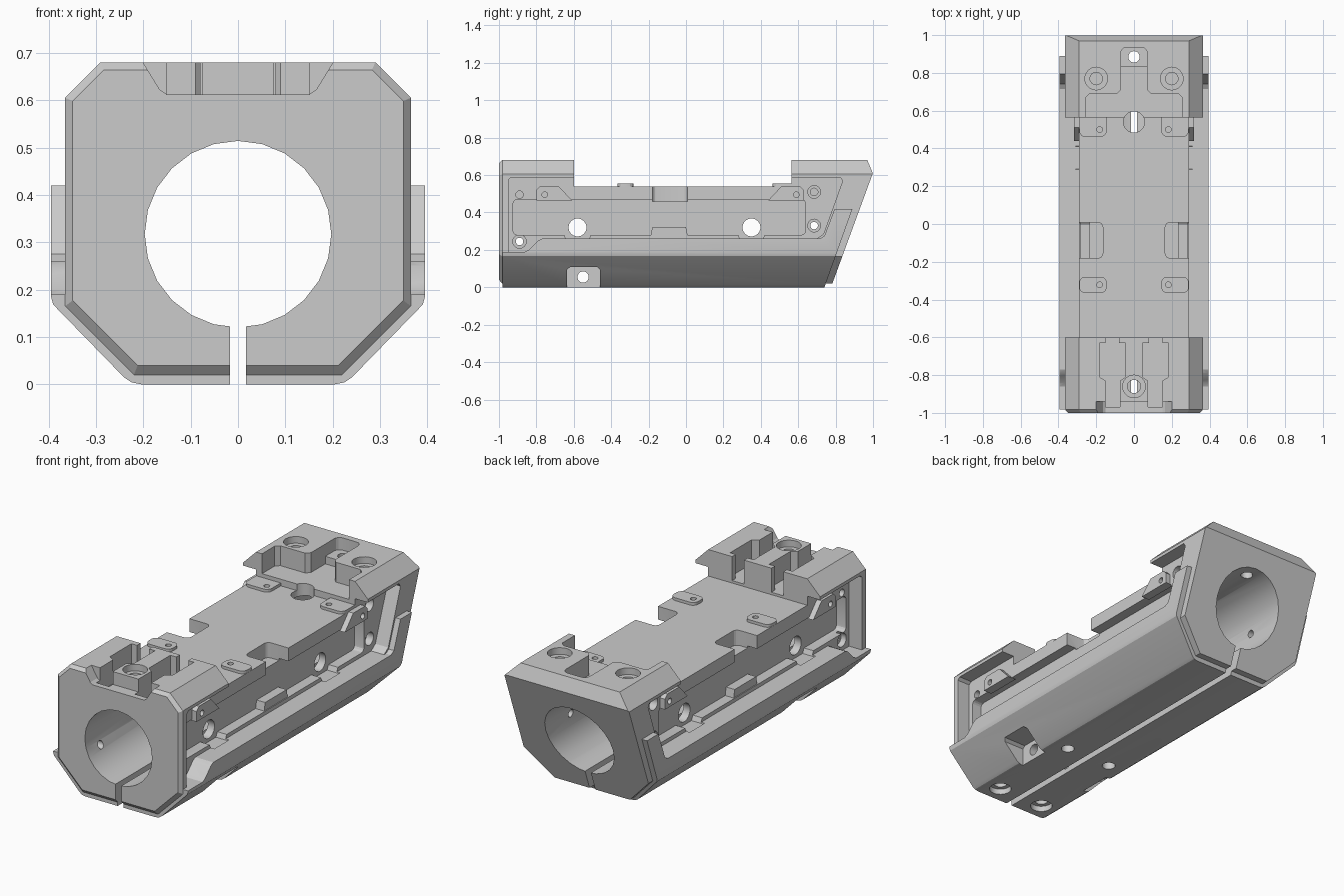
import bpy, bmesh
from math import sin, cos, pi, radians

if "Cube" in bpy.data.objects:
    bpy.data.objects.remove(bpy.data.objects["Cube"])


def prism(name, pts, axis, a, b):
    """Extrude a 2D outline along x (y,z), y (x,z) or z (x,y)."""
    place = {'x': lambda p, t: (t, p[0], p[1]),
             'y': lambda p, t: (p[0], t, p[1]),
             'z': lambda p, t: (p[0], p[1], t)}[axis]
    return loft(name, [[place(p, a) for p in pts], [place(p, b) for p in pts]])


def loft(name, rings):
    bm = bmesh.new()
    vs = [[bm.verts.new(c) for c in ring] for ring in rings]
    n = len(vs[0])
    for r, s in zip(vs, vs[1:]):
        for i in range(n):
            bm.faces.new((r[i], r[(i + 1) % n], s[(i + 1) % n], s[i]))
    bm.faces.new(vs[0])
    bm.faces.new(vs[-1])
    bmesh.ops.recalc_face_normals(bm, faces=bm.faces)
    me = bpy.data.meshes.new(name)
    bm.to_mesh(me)
    bm.free()
    ob = bpy.data.objects.new(name, me)
    bpy.context.collection.objects.link(ob)
    return ob


def circle(u, v, r, n=24):
    return [(u + r * sin(2 * pi * i / n), v + r * cos(2 * pi * i / n)) for i in range(n)]


def rrect(u0, u1, v0, v1, r=0.0):
    if r == 0:
        return [(u0, v0), (u1, v0), (u1, v1), (u0, v1)]
    out = []
    for cu, cv, s in ((u1 - r, v1 - r, 0), (u0 + r, v1 - r, 1),
                      (u0 + r, v0 + r, 2), (u1 - r, v0 + r, 3)):
        out += [(cu + r * cos((s + k / 4) * pi / 2), cv + r * sin((s + k / 4) * pi / 2))
                for k in range(5)]
    return out


def boolean(target, tool, op):
    m = target.modifiers.new("bool", 'BOOLEAN')
    m.operation, m.solver, m.object = op, 'EXACT', tool
    bpy.context.view_layer.update()
    dg = bpy.context.evaluated_depsgraph_get()
    me = bpy.data.meshes.new_from_object(target.evaluated_get(dg))
    target.modifiers.clear()
    target.data = me
    bpy.data.objects.remove(tool)


def apply(pts, axis, a, b, mirror=False, op='DIFFERENCE'):
    boolean(body, prism("tool", pts, axis, a, b), op)
    if mirror:
        if axis == 'x':
            a, b = -b, -a
        else:
            pts = [(-p[0], p[1]) for p in pts]
        boolean(body, prism("tool", pts, axis, a, b), op)


def both(pts):
    return pts + [(-x, z) for x, z in reversed(pts)]


# octagonal core with chamfered front and slanted back
full = both([(.22, .02), (.365, .165), (.365, .605), (.29, .68)])
face = both([(.212, .04), (.349, .177), (.349, .598), (.283, .664)])
body = loft("clamp_body", [[(x, -1, z) for x, z in face],
                           [(x, -.982, z) for x, z in full],
                           [(x, 1.1, z) for x, z in full]])
apply([(.775, 0), (.999, .61), (.965, .69), (1.3, .69), (1.3, -.1), (.738, -.1)], 'x', -1, 1)

# wider lower shell following the side outline
shell = prism("shell", both([(.205, 0), (.225, .004), (.24, .014), (.39, .168),
                             (.395, .185), (.395, .5)]), 'y', -1.1, 1.1)
side = prism("side", [(-.982, -.1), (-.982, .19), (-.86, .19), (-.84, .2), (-.79, .25),
                      (-.77, .26), (.715, .26), (.74, .275), (.795, .42), (.89, .42),
                      (.74, 0), (.704, -.1)], 'x', -1, 1)
boolean(shell, side, 'INTERSECT')
boolean(body, shell, 'UNION')

# deck between the two end blocks, and the side recesses
apply(rrect(-.6, .565, .54, .9), 'x', -1, 1)
apply(rrect(-.6, .565, .45, .9), 'x', .29, .6, True)
apply([(-.95, .19), (-.86, .19), (-.84, .2), (-.79, .25), (-.77, .26), (.7, .26),
       (.735, .285), (.838, .57), (.825, .588), (-.935, .588), (-.95, .575)],
      'x', .29, .6, True)
apply(rrect(-.925, .64, .28, .47, .025), 'x', .235, .6, True)

# clamp bore and slot
apply(circle(0, .317, .197), 'y', -1.3, 1.3)
apply(rrect(-.017, .017, -.1, .25), 'y', -1.3, 1.3)

# deck side notches
apply(rrect(.165, .4, -.18, .008, .025), 'z', .46, .8, True)

# raised deck tabs, side bosses and ledge tabs
for y0, y1 in ((-.365, -.28), (.462, .6)):
    apply(rrect(.145, .2895, y0, y1, .03), 'z', .5, .555, True, 'UNION')
for s, c in ((1, -.8), (-1, .63)):
    apply([(c, .465), (c + s * .19, .465), (c + s * .12, .54), (c + s * .02, .54), (c, .52)],
          'x', .27, .318, True, 'UNION')
apply([(-.19, .27), (.01, .27), (0, .322), (-.18, .322)], 'x', .22, .285, True, 'UNION')
for y in (-.58, .35):
    apply([(y - .08, .3), (y - .06, .255), (y + .06, .255), (y + .08, .3)],
          'x', .235, .31, True)

# front block: face notch and the two stepped grooves
apply([(-.207, .69), (-.165, .622), (-.15, .612), (.15, .612), (.165, .622), (.207, .69)],
      'y', -1.1, -.94)
apply([(.08, -.55), (.08, -.63), (.045, -.63), (.045, -.81), (.075, -.83), (.075, -.97),
       (.15, -.97), (.15, -.83), (.183, -.81), (.183, -.63), (.15, -.63), (.15, -.55)],
      'z', .553, .9, True)

# rear block: T-shaped pocket with a shallower end
apply([(-.255, .55), (-.255, .67), (-.235, .69), (-.09, .69), (-.07, .71), (-.07, .83),
       (.07, .83), (.07, .71), (.09, .69), (.235, .69), (.255, .67), (.255, .55)],
      'z', .575, .9)
apply(rrect(-.07, .07, .78, .935, .03), 'z', .615, .9)

# screw holes from the top: x, y, radius, lower z, mirrored
for x, y, r, z, mir in ((0, -.86, .06, .645, 0), (0, -.86, .035, .3, 0),
                        (.2, .77, .06, .645, 1), (.2, .77, .033, .53, 1),
                        (0, .885, .03, .3, 0), (0, .54, .056, .3, 0),
                        (.182, -.322, .015, .5, 1), (.182, .5, .015, .5, 1)):
    apply(circle(x, y, r), 'z', z, .9, bool(mir))

# screw holes from the sides: y, z, radius, inner x
for y, z, r, x in ((-.58, .32, .048, .1), (.35, .32, .048, .1),
                   (-.89, .245, .036, .26), (-.89, .245, .02, .1),
                   (-.89, .495, .02, .22), (-.755, .495, .015, .25), (.59, .495, .015, .25),
                   (.685, .51, .034, .25), (.685, .51, .02, .2),
                   (.685, .33, .034, .25), (.685, .33, .02, .1)):
    apply(circle(y, z, r), 'x', x, .6, True)

# pinch-screw pockets and hole across the slot
apply([(-.635, -.1), (-.46, -.1), (-.46, .095), (-.475, .108), (-.62, .108), (-.635, .095)],
      'x', .2, .6, True)
apply(circle(-.55, .055, .03), 'x', -.6, .6)

# screw holes underneath
for y, r, z in ((-.89, .055, .03), (-.89, .033, .1), (-.36, .033, .1)):
    apply(circle(.135, y, r), 'z', -.2, z, True)

# smooth round walls, keep machined edges sharp
bpy.context.view_layer.objects.active = body
body.select_set(True)
bpy.ops.object.shade_smooth_by_angle(angle=radians(20))
